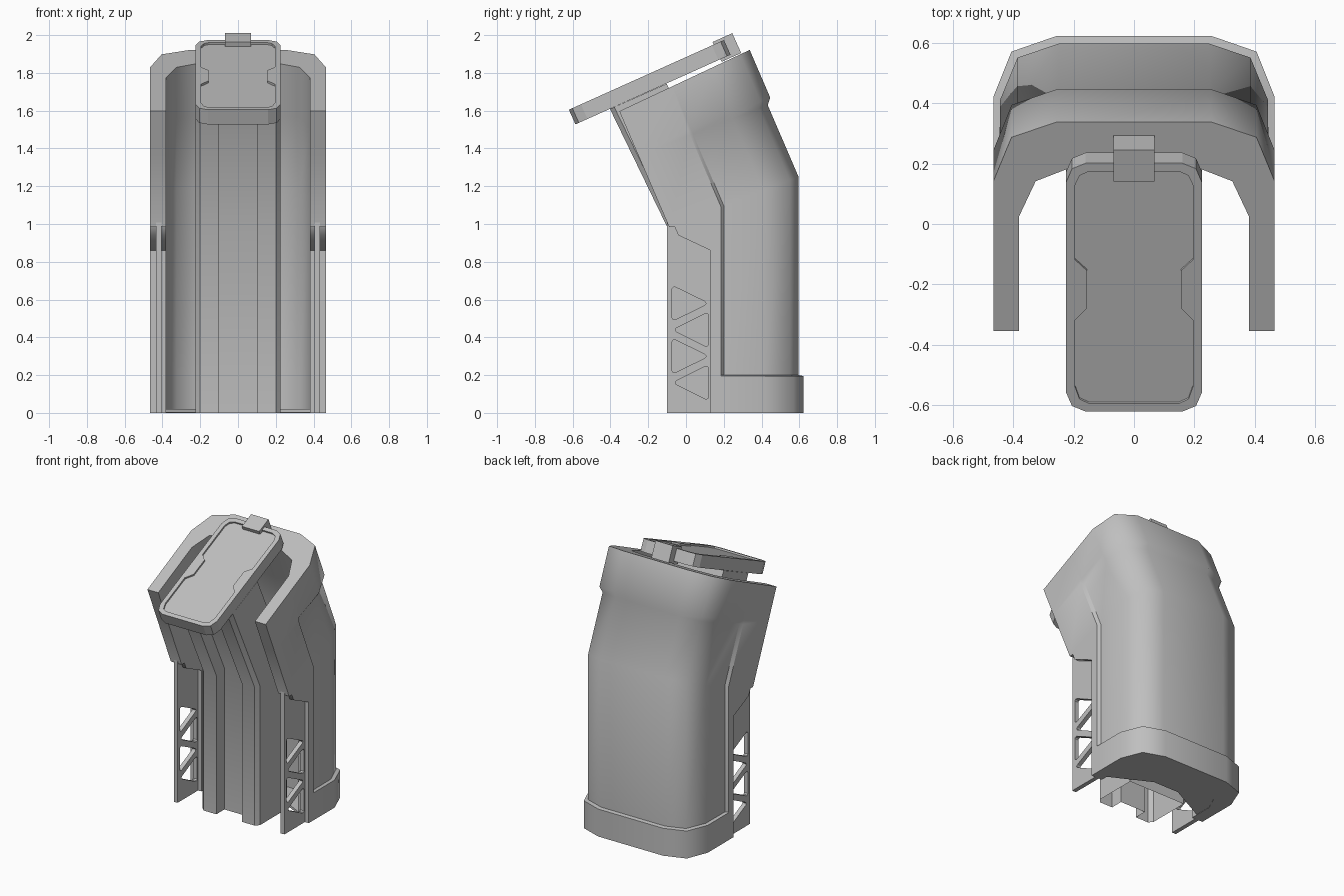
import bpy, bmesh, math
from mathutils import Vector

cube = bpy.data.objects.get("Cube")
if cube:
    bpy.data.objects.remove(cube, do_unlink=True)

grey = bpy.data.materials.new("plain_grey")
grey.use_nodes = True
grey.diffuse_color = (0.52, 0.52, 0.52, 1)
grey.node_tree.nodes["Principled BSDF"].inputs["Base Color"].default_value = grey.diffuse_color


def loft(name, rings, cap_bottom=True):
    """Skin a list of equal-length closed rings."""
    bm = bmesh.new()
    rows = [[bm.verts.new(p) for p in ring] for ring in rings]
    n = len(rows[0])
    for a, b in zip(rows, rows[1:]):
        for i in range(n):
            j = (i + 1) % n
            bm.faces.new((a[i], a[j], b[j], b[i]))
    if cap_bottom:
        bm.faces.new(rows[0][::-1])
    bm.faces.new(rows[-1])
    bmesh.ops.recalc_face_normals(bm, faces=bm.faces)
    mesh = bpy.data.meshes.new(name)
    bm.to_mesh(mesh)
    bm.free()
    mesh.materials.append(grey)
    obj = bpy.data.objects.new(name, mesh)
    bpy.context.collection.objects.link(obj)
    return obj


def activate(obj):
    bpy.ops.object.select_all(action='DESELECT')
    obj.select_set(True)
    bpy.context.view_layer.objects.active = obj


def cut(obj, cutter):
    mod = obj.modifiers.new("cut", 'BOOLEAN')
    mod.operation, mod.solver, mod.object = 'DIFFERENCE', 'EXACT', cutter
    activate(obj)
    bpy.ops.object.modifier_apply(modifier=mod.name)
    bpy.data.objects.remove(cutter, do_unlink=True)


def smooth(obj, degrees):
    activate(obj)
    bpy.ops.object.shade_smooth_by_angle(angle=math.radians(degrees))


def mirrored(half):
    """Close a half outline by reflecting it across x = 0."""
    return half + [(-x, y) for x, y in reversed(half)]


def side_prism(name, profile, x0, x1):
    """Extrude a (y, z) profile along x."""
    return loft(name, [[(x, y, z) for y, z in profile] for x in (x0, x1)])


def bent_point(x, y, bend, lean, top, rise=None):
    """Point beyond the bend; without rise it lands on the sloping top plane."""
    zb = bend[0] + bend[1] * y
    if rise is None:
        rise = (top[0] + top[1] * y - zb) / (1 + top[1] * lean)
    return (x, y - lean * rise, zb + rise)


# Bent shell with lower and upper collars, open at the front
BEND, LEAN, TOP = (1.02, 0.385), 0.43, (1.763, 0.47)
inner = [(0.2, 0.47), (0.325, 0.42), (0.38, 0.3), (0.38, -0.09)]
flush = [(0.465, -0.09), (0.465, 0.185), (0.465, 0.2), (0.465, 0.42), (0.405, 0.57), (0.255, 0.622)]
slim = [(0.465, -0.09), (0.465, 0.185), (0.445, 0.2), (0.443, 0.41), (0.385, 0.55), (0.25, 0.596)]


def u_section(outer):
    half = inner + outer
    return half + [(-x, y) for x, y in reversed(outer)] + [(-x, y) for x, y in reversed(inner)]


wide, thin = u_section(flush), u_section(slim)
rings = [[(x, y, z) for x, y in sec] for sec, z in ((wide, 0), (wide, 0.195), (thin, 0.2))]
for sec, rise in ((thin, 0), (thin, 0.38), (wide, 0.41), (wide, None)):
    rings.append([bent_point(x, y, BEND, LEAN, TOP, rise) for x, y in sec])
# the ring joins inner points across the back, giving one solid U
shell = loft("outer_shell", rings)
cut(shell, side_prism("front_cutter", [(-1, -1), (0.13, -1), (0.13, 0.86), (-0.04, 0.94),
                                       (-0.06, 0.985), (-1, 0.985)], -1, 1))
smooth(shell, 50)

# Bottom plug closing the back of the shell
plug = mirrored([(0.1, 0.32), (0.43, 0.15), (0.43, 0.4), (0.22, 0.54)])
loft("bottom_plug", [[(x, y, z) for x, y in plug] for z in (0.002, 0.02)])

# Central grooved column, following the same bend
column = mirrored([(0.1, -0.01), (0.1, -0.1), (0.2, -0.1), (0.225, -0.075), (0.225, 0.23)])
C_BEND, C_LEAN, C_TOP = (1.007, 0.22), 0.485, (1.788, 0.445)
rings = [[(x, y, 0) for x, y in column]]
for rise in (0, None):
    rings.append([bent_point(x, y, C_BEND, C_LEAN, C_TOP, rise) for x, y in column])
smooth(loft("grooved_column", rings, cap_bottom=False), 40)


# Side plates with a row of triangular windows
def blunt(tri, k=0.1):
    pts = []
    for i, p in enumerate(tri):
        p, a, b = Vector(p), Vector(tri[i - 1]), Vector(tri[(i + 1) % 3])
        pts += [p.lerp(a, k), p.lerp(p.lerp(a, k).lerp(p.lerp(b, k), 0.5), 0.7), p.lerp(b, k)]
    return [tuple(p) for p in pts]


for side, name in ((1, "left"), (-1, "right")):
    plate = side_prism(name + "_side_plate", [(-0.1, 0), (0.2, 0), (0.2, 0.95), (-0.1, 1.06)],
                       side * 0.405, side * 0.435)
    for i in range(4):
        zc = 0.58 - 0.14 * i
        base, tip = ((-0.075, 0.12) if i % 2 == 0 else (0.12, -0.07))
        tri = blunt([(base, zc - 0.095), (tip, zc), (base, zc + 0.095)])
        cut(plate, side_prism("window_cutter", tri, side * 0.35, side * 0.5))

# Tilted lid: u runs up the slope, n is the height above its top face
ANG = math.radians(24.2)


def tilted(x, u, n):
    c, s = math.cos(ANG), math.sin(ANG)
    return (x, -0.62 + u * c - n * s, 1.605 + u * s + n * c)


def slab(name, outline, n0, n1):
    return loft(name, [[tilted(x, u, n) for x, u in outline] for n in (n0, n1)])


lid = slab("lid", mirrored([(0.16, 0), (0.205, 0.02), (0.225, 0.07), (0.225, 0.83),
                            (0.205, 0.88), (0.16, 0.9)]), -0.085, 0)
panel = mirrored([(0.15, 0.03), (0.18, 0.045), (0.195, 0.09), (0.195, 0.33), (0.155, 0.375),
                  (0.155, 0.51), (0.195, 0.55), (0.195, 0.82), (0.18, 0.855), (0.15, 0.87)])
cut(lid, slab("panel_cutter", panel, -0.012, 0.05))

# Hinge block at the upper end of the lid
slab("hinge_block", mirrored([(0.068, 0.841), (0.068, 0.955)]), -0.1, 0.015)
